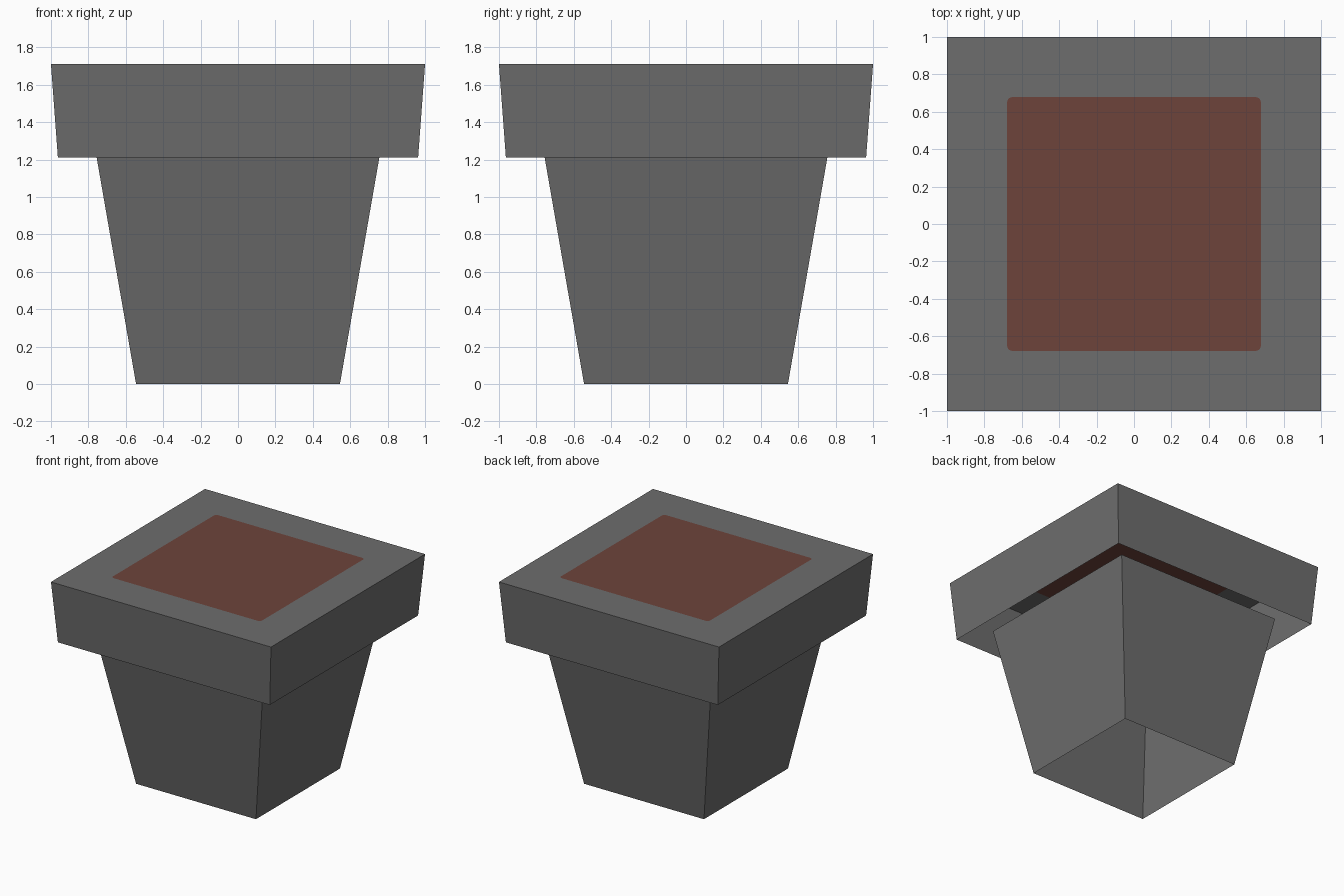
import bpy
import bmesh
import math

default = bpy.data.objects.get("Cube")
if default:
    bpy.data.objects.remove(default)

SIGNS = [(1, 1), (-1, 1), (-1, -1), (1, -1)]  # corners, counter-clockwise


def material(name, color):
    mat = bpy.data.materials.new(name)
    mat.use_nodes = True
    mat.diffuse_color = color
    mat.node_tree.nodes["Principled BSDF"].inputs["Base Color"].default_value = color
    return mat


def square(bm, half, z):
    return [bm.verts.new((sx * half, sy * half, z)) for sx, sy in SIGNS]


def walls(bm, low, high):
    for i in range(4):
        j = (i + 1) % 4
        bm.faces.new((low[i], low[j], high[j], high[i]))


def finish(name, bm, mats):
    mesh = bpy.data.meshes.new(name)
    bm.to_mesh(mesh)
    bm.free()
    for mat in mats:
        mesh.materials.append(mat)
    obj = bpy.data.objects.new(name, mesh)
    bpy.context.collection.objects.link(obj)
    return obj


stone = material("grey_stone", (0.155, 0.155, 0.155, 1))
soil = material("brown_soil", (0.155, 0.057, 0.044, 1))

# Tapered open body, tucked slightly up inside the rim
bm = bmesh.new()
walls(bm, square(bm, 0.545, 0), square(bm, 0.766, 1.27))
finish("pot_body", bm, [stone])

# Overhanging rim, open underneath
TOP = 1.71
bm = bmesh.new()
outer = square(bm, 1.0, TOP)
walls(bm, square(bm, 0.963, 1.21), outer)

# Rounded soil square set flush into the rim's top
SOIL, RADIUS, STEPS = 0.678, 0.025, 4
arcs = []
for i, (sx, sy) in enumerate(SIGNS):
    arc = []
    for k in range(STEPS + 1):
        a = (i + k / STEPS) * math.pi / 2
        arc.append(bm.verts.new((sx * (SOIL - RADIUS) + RADIUS * math.cos(a),
                                 sy * (SOIL - RADIUS) + RADIUS * math.sin(a), TOP)))
    arcs.append(arc)
for i in range(4):
    j = (i + 1) % 4
    for a, b in zip(arcs[i], arcs[i][1:]):
        bm.faces.new((outer[i], b, a))
    bm.faces.new((outer[i], outer[j], arcs[j][0], arcs[i][-1]))
bm.faces.new([v for arc in arcs for v in arc]).material_index = 1
bm.normal_update()
for f in bm.faces:
    if abs(f.normal.z) > 0.9 and f.normal.z < 0:
        f.normal_flip()
finish("pot_rim_and_soil", bm, [stone, soil])
